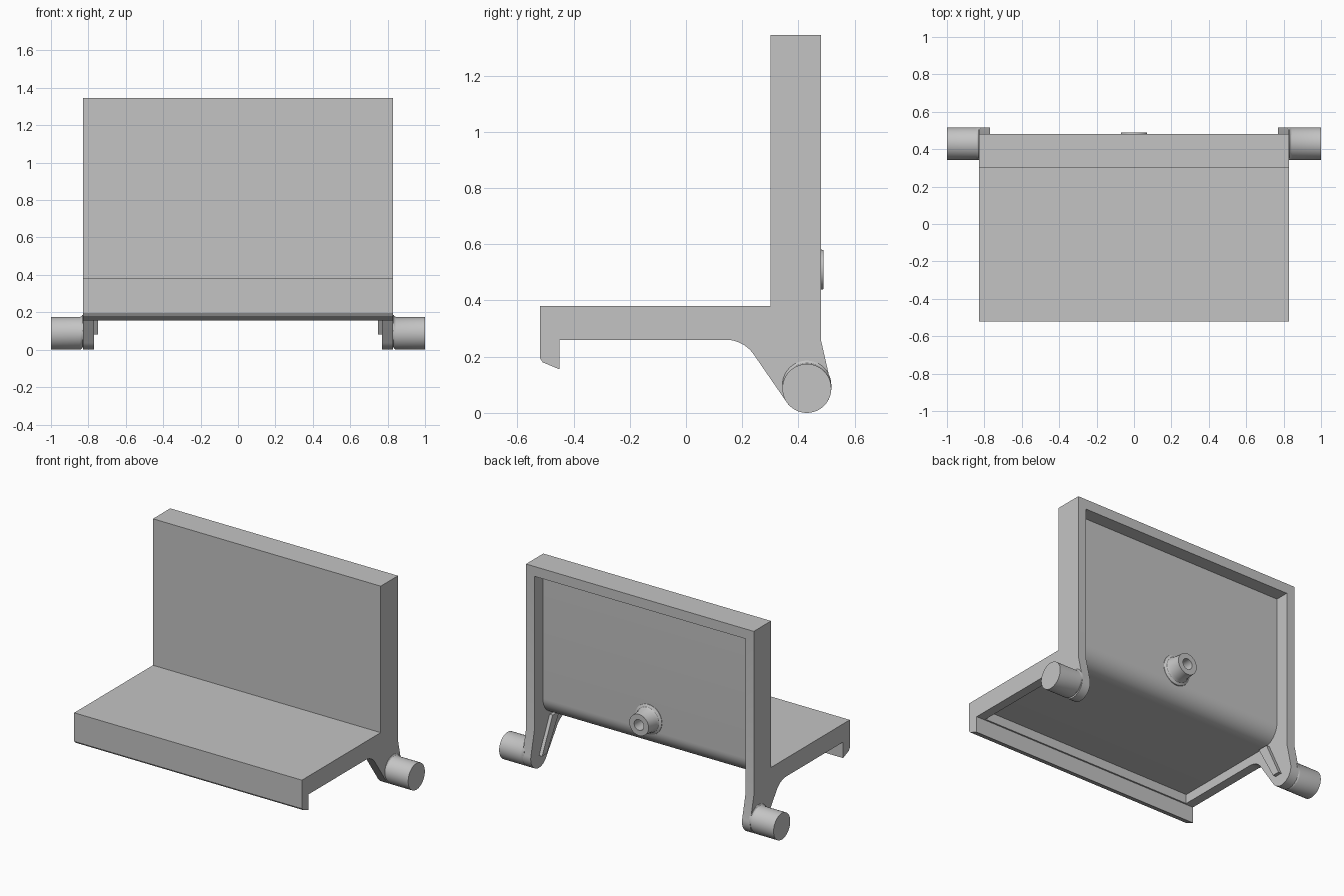
import bpy, bmesh
from math import sin, cos, radians, tau

cube = bpy.data.objects.get("Cube")
if cube:
    bpy.data.objects.remove(cube)

GREY = (0.55, 0.55, 0.55, 1)
mat = bpy.data.materials.new("light grey plastic")
mat.use_nodes = True
mat.diffuse_color = GREY
mat.node_tree.nodes["Principled BSDF"].inputs["Base Color"].default_value = GREY


def finish(name, bm):
    bmesh.ops.recalc_face_normals(bm, faces=bm.faces)
    mesh = bpy.data.meshes.new(name)
    bm.to_mesh(mesh)
    bm.free()
    mesh.materials.append(mat)
    obj = bpy.data.objects.new(name, mesh)
    bpy.context.collection.objects.link(obj)
    return obj


def smooth(obj):
    bpy.ops.object.select_all(action='DESELECT')
    obj.select_set(True)
    bpy.context.view_layer.objects.active = obj
    bpy.ops.object.shade_smooth_by_angle(angle=radians(30))


def arc(cy, cz, r, start, end, n=12):
    """Points of an arc in the y-z plane, angles in degrees."""
    angles = [radians(start + (end - start) * i / n) for i in range(n + 1)]
    return [(cy + r * cos(a), cz + r * sin(a)) for a in angles]


def extrude(name, profile, x0, x1):
    """Extrude a y-z profile along x."""
    bm = bmesh.new()
    face = bm.faces.new([bm.verts.new((x0, y, z)) for y, z in profile])
    new = bmesh.ops.extrude_face_region(bm, geom=[face])["geom"]
    verts = [v for v in new if isinstance(v, bmesh.types.BMVert)]
    bmesh.ops.translate(bm, verts=verts, vec=(x1 - x0, 0, 0))
    return finish(name, bm)


def loft(name, rings, n=48):
    """Skin a list of rings, each a function from angle to point, and cap the ends."""
    bm = bmesh.new()
    loops = [[bm.verts.new(ring(tau * i / n)) for i in range(n)] for ring in rings]
    for a, b in zip(loops, loops[1:]):
        for i in range(n):
            j = (i + 1) % n
            bm.faces.new((a[i], a[j], b[j], b[i]))
    bm.faces.new(loops[0])
    bm.faces.new(loops[-1])
    return finish(name, bm)


# Body: L-shaped outline with front lip and hinge arms
PY, PZ, R = 0.43, 0.087, 0.087
outline = [(-0.52, 0.38), (-0.52, 0.195), (-0.51, 0.18), (-0.45, 0.155), (-0.45, 0.26)]
outline += arc(0.142, 0.14, 0.12, 90, 34)
outline += arc(PY, PZ, R, 214, 372, 24)
outline += [(0.48, 0.26), (0.48, 1.345), (0.30, 1.345), (0.30, 0.38)]
body = extrude("bracket_body", outline, -0.83, 0.83)

# Hollow behind the back panel and under the shelf
pocket = [(-0.44, -0.2), (-0.44, 0.32)]
pocket += arc(0.27, 0.44, 0.12, 270, 360)
pocket += [(0.39, 1.28), (0.7, 1.28), (0.7, -0.2)]
cutter = extrude("pocket_cutter", pocket, -0.77, 0.77)
cutter.hide_render = True
cut = body.modifiers.new("pocket", 'BOOLEAN')
cut.operation = 'DIFFERENCE'
cut.solver = 'EXACT'
cut.object = cutter
bpy.context.view_layer.objects.active = body
bpy.ops.object.modifier_apply(modifier=cut.name)
bpy.data.objects.remove(cutter)
smooth(body)


# Hinge pins and arm ribs on both sides
def pin_ring(x, lift):
    return lambda a: (x, PY + R * cos(a), PZ + lift + R * sin(a))


rib = [(0.25, 0.31), (0.38, 0.08), (0.43, 0.08), (0.32, 0.31)]
for side, label in ((1, "left"), (-1, "right")):
    smooth(loft(label + "_hinge_pin", [
        pin_ring(side * x, lift)
        for x, lift in ((0.82, 0.012), (0.832, 0.012), (0.837, 0.004), (0.845, 0), (1, 0))]))
    extrude(label + "_arm_rib", rib, side * 0.748, side * 0.775)


# Hollow screw boss on the back panel
def boss_ring(r, y):
    return lambda a: (r * cos(a), y, 0.51 + r * sin(a))


smooth(loft("screw_boss", [
    boss_ring(r, y)
    for r, y in ((0.1, 0.385), (0.098, 0.392), (0.083, 0.4), (0.075, 0.415),
                 (0.07, 0.49), (0.035, 0.49), (0.035, 0.395))]))
